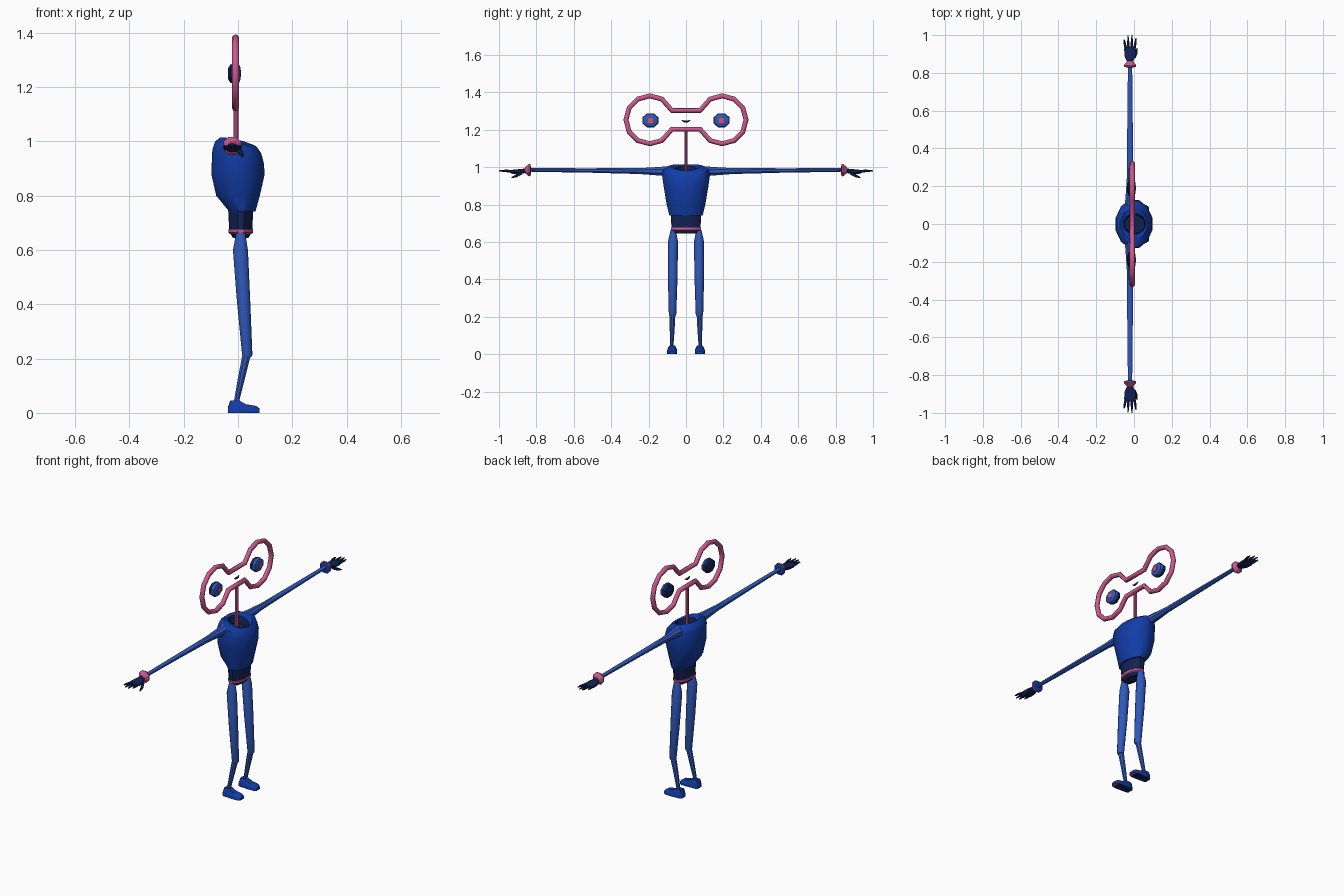
import bpy, bmesh, math
from mathutils import Vector as V

if "Cube" in bpy.data.objects:
    bpy.data.objects.remove(bpy.data.objects["Cube"])

X, Y, Z = V((1, 0, 0)), V((0, 1, 0)), V((0, 0, 1))


def material(name, rgb):
    m = bpy.data.materials.new(name)
    m.diffuse_color = (*rgb, 1)
    m.use_nodes = True
    m.node_tree.nodes["Principled BSDF"].inputs["Base Color"].default_value = m.diffuse_color
    return m


BLUE = material("limb blue", (0.03, 0.10, 0.50))
DEEP = material("body blue", (0.006, 0.045, 0.38))
NAVY = material("navy", (0.006, 0.016, 0.09))
PINK = material("pink", (0.60, 0.10, 0.27))
RED = material("pupil red", (0.85, 0.08, 0.15))


def ring(c, u, v, ru, rv, n=8, turn=0.5):
    """Elliptical cross-section around c."""
    return [V(c) + u * ru * math.cos(2 * math.pi * (i + turn) / n)
            + v * rv * math.sin(2 * math.pi * (i + turn) / n) for i in range(n)]


def loft(name, rings, mats, rule=None, angle=40):
    """Skin the rings, cap both ends; rule(band) picks the material of a band."""
    bm = bmesh.new()
    vs = [[bm.verts.new(p) for p in r] for r in rings]
    n = len(vs[0])

    def face(verts, band):
        f = bm.faces.new(verts)
        f.material_index = rule(band) if rule else 0

    for b in range(len(vs) - 1):
        for i in range(n):
            j = (i + 1) % n
            face([vs[b][i], vs[b][j], vs[b + 1][j], vs[b + 1][i]], b)
    face(vs[0][::-1], -1)
    face(vs[-1], len(vs) - 1)
    bmesh.ops.recalc_face_normals(bm, faces=bm.faces)
    me = bpy.data.meshes.new(name)
    bm.to_mesh(me)
    bm.free()
    for m in mats:
        me.materials.append(m)
    ob = bpy.data.objects.new(name, me)
    bpy.context.collection.objects.link(ob)
    bpy.ops.object.select_all(action='DESELECT')
    ob.select_set(True)
    bpy.context.view_layer.objects.active = ob
    bpy.ops.object.shade_smooth_by_angle(angle=math.radians(angle))
    return ob


# Torso with a forward-tilted hollow collar: z, centre x, half depth, half width
def torso_ring(z, cx, rx, ry):
    pts = ring((cx, 0, z), X, Y, rx, ry, 12)
    for p in pts:
        if z > 0.94:
            p.z += -0.24 * p.x + 0.15 * max(0, abs(p.y) - 0.03)
    return pts


sections = [(0.742, 0.016, 0.05, 0.092), (0.80, 0, 0.083, 0.107), (0.88, 0, 0.102, 0.121),
            (0.945, 0, 0.098, 0.132), (0.978, 0, 0.088, 0.125), (0.998, 0, 0.07, 0.085),
            (0.992, 0.003, 0.06, 0.055), (0.95, 0.003, 0.055, 0.048)]
loft("torso", [torso_ring(*s) for s in sections], [DEEP, NAVY],
     lambda b: 1 if b >= 6 else 0)

# Waist, belt and hips
loft("waist", [ring((0.01, 0, z), X, Y, rx, ry, 12) for z, rx, ry in
               ((0.675, 0.044, 0.08), (0.75, 0.048, 0.085))], [NAVY])
loft("belt", [ring((0.01, 0, z), X, Y, rx, ry, 12) for z, rx, ry in
              ((0.660, 0.042, 0.078), (0.664, 0.047, 0.083), (0.676, 0.047, 0.083),
               (0.680, 0.042, 0.078))], [PINK])
loft("hips", [ring((0.01, 0, z), X, Y, rx, ry, 12) for z, rx, ry in
              ((0.645, 0.03, 0.066), (0.665, 0.042, 0.079))], [NAVY])

# Neck rod
loft("neck", [ring((-0.008, 0, z), X, Y, 0.01, 0.01) for z in (0.955, 1.20)], [PINK])

# Spectacle-shaped head frame
angles = [157, 120, 90, 60, 30, 0, -30, -60, -90, -120, -157]
half = [(0.193 + 0.128 * math.cos(math.radians(a)), 1.253 + 0.128 * math.sin(math.radians(a)))
        for a in angles]
outline = half + [(-y, z) for y, z in reversed(half)]
cu = bpy.data.curves.new("head_frame", 'CURVE')
cu.dimensions = '3D'
cu.bevel_depth = 0.0135
cu.bevel_resolution = 2
sp = cu.splines.new('POLY')
sp.points.add(len(outline) - 1)
for p, (y, z) in zip(sp.points, outline):
    p.co = (-0.009, y, z, 1)
sp.use_cyclic_u = True
cu.materials.append(PINK)
frame = bpy.data.objects.new("head_frame", cu)
bpy.context.collection.objects.link(frame)
bpy.ops.object.select_all(action='DESELECT')
frame.select_set(True)
bpy.context.view_layer.objects.active = frame
bpy.ops.object.convert(target='MESH')

# Small smiling mouth
loft("mouth", [ring((-0.009, y, 1.243 + 14 * y * y), X, Z, r, r, 6) for y, r in
               ((-0.025, 0.001), (-0.013, 0.005), (0, 0.006), (0.013, 0.005), (0.025, 0.001))],
     [NAVY])


# Foot cross-section with a flat base
def foot_ring(x, y, w, h):
    return [V((x, y + a * w, b * h)) for a, b in
            ((-1, 0), (1, 0), (1, 0.6), (0.6, 1), (-0.6, 1), (-1, 0.6))]


for s, side in ((1, "left"), (-1, "right")):
    # Eye and pupil
    ey = 0.19 * s
    loft(side + "_eye", [ring((x, ey, 1.25), Y, Z, r, r * 0.87) for x, r in
                         ((-0.037, 0.024), (-0.028, 0.042), (-0.008, 0.047),
                          (0.004, 0.042), (0.009, 0.028))],
         [BLUE, NAVY], lambda b: 1 if b < 2 else 0)
    loft(side + "_pupil", [ring((x, ey, 1.25), Y, Z, 0.018, 0.018, 4) for x in (0.007, 0.011)],
         [RED])

    # Arm
    loft(side + "_arm", [ring((-0.021, s * y, z), X, Z, rx, rz) for y, z, rx, rz in
                         ((0.08, 0.978, 0.032, 0.03), (0.14, 0.978, 0.026, 0.025),
                          (0.25, 0.979, 0.018, 0.017), (0.50, 0.982, 0.016, 0.013),
                          (0.85, 0.985, 0.012, 0.010))], [BLUE])

    # Flared cuff, pink outside and blue on the elbow side
    loft(side + "_cuff", [ring((-0.021, s * y, 0.984), X, Z, r, r) for y, r in
                          ((0.828, 0.014), (0.832, 0.034), (0.840, 0.036), (0.862, 0.016))],
         [DEEP, PINK], lambda b: 1 if b >= 1 else 0, 30)

    # Hand with four fingers and a drooping thumb
    loft(side + "_palm", [ring((-0.021, s * y, z), X, Z, rx, rz) for y, z, rx, rz in
                          ((0.85, 0.983, 0.013, 0.012), (0.885, 0.976, 0.030, 0.015),
                           (0.925, 0.975, 0.034, 0.012), (0.94, 0.976, 0.030, 0.008))], [NAVY])
    for k, tip in enumerate((0.978, 0.998, 1.0, 0.985)):
        o = k - 1.5
        loft(f"{side}_finger_{k + 1}",
             [ring((-0.021 + o * dx, s * y, z), X, Z, r, r, 6) for dx, y, z, r in
              ((0.015, 0.925, 0.976, 0.008), (0.019, 0.96, 0.980, 0.007),
               (0.021, tip, 0.980, 0.003))], [NAVY])
    loft(side + "_thumb", [ring(c, X, Z, r, r, 6) for c, r in
                           (((0.0, s * 0.878, 0.970), 0.010), ((0.012, s * 0.905, 0.955), 0.009),
                            ((0.017, s * 0.932, 0.944), 0.003))], [NAVY])

    # Thigh and shin
    loft(side + "_thigh", [ring((x, s * y, z), X, Y, rx, ry, 10) for z, x, y, rx, ry in
                           ((0.665, 0.010, 0.068, 0.017, 0.014), (0.60, 0.009, 0.070, 0.029, 0.027),
                            (0.42, 0.020, 0.071, 0.026, 0.026), (0.215, 0.034, 0.072, 0.020, 0.020),
                            (0.205, 0.033, 0.072, 0.016, 0.017))], [BLUE])
    loft(side + "_shin", [ring((x, s * y, z), X, Y, r, r) for z, x, y, r in
                          ((0.22, 0.033, 0.072, 0.017), (0.13, 0.013, 0.074, 0.014),
                           (0.035, -0.007, 0.077, 0.010))], [BLUE])

    # Shoe with a painted sole
    shoe = loft(side + "_shoe", [foot_ring(x, s * 0.074, w, h) for x, w, h in
                                 ((-0.037, 0.017, 0.022), (-0.028, 0.024, 0.046),
                                  (0.005, 0.025, 0.046), (0.028, 0.027, 0.032),
                                  (0.065, 0.026, 0.026), (0.08, 0.016, 0.016))],
                [DEEP, NAVY, PINK])
    for f in shoe.data.polygons:
        if f.normal.z < -0.9:
            f.material_index = 2 if f.center.x > 0.06 else 1
